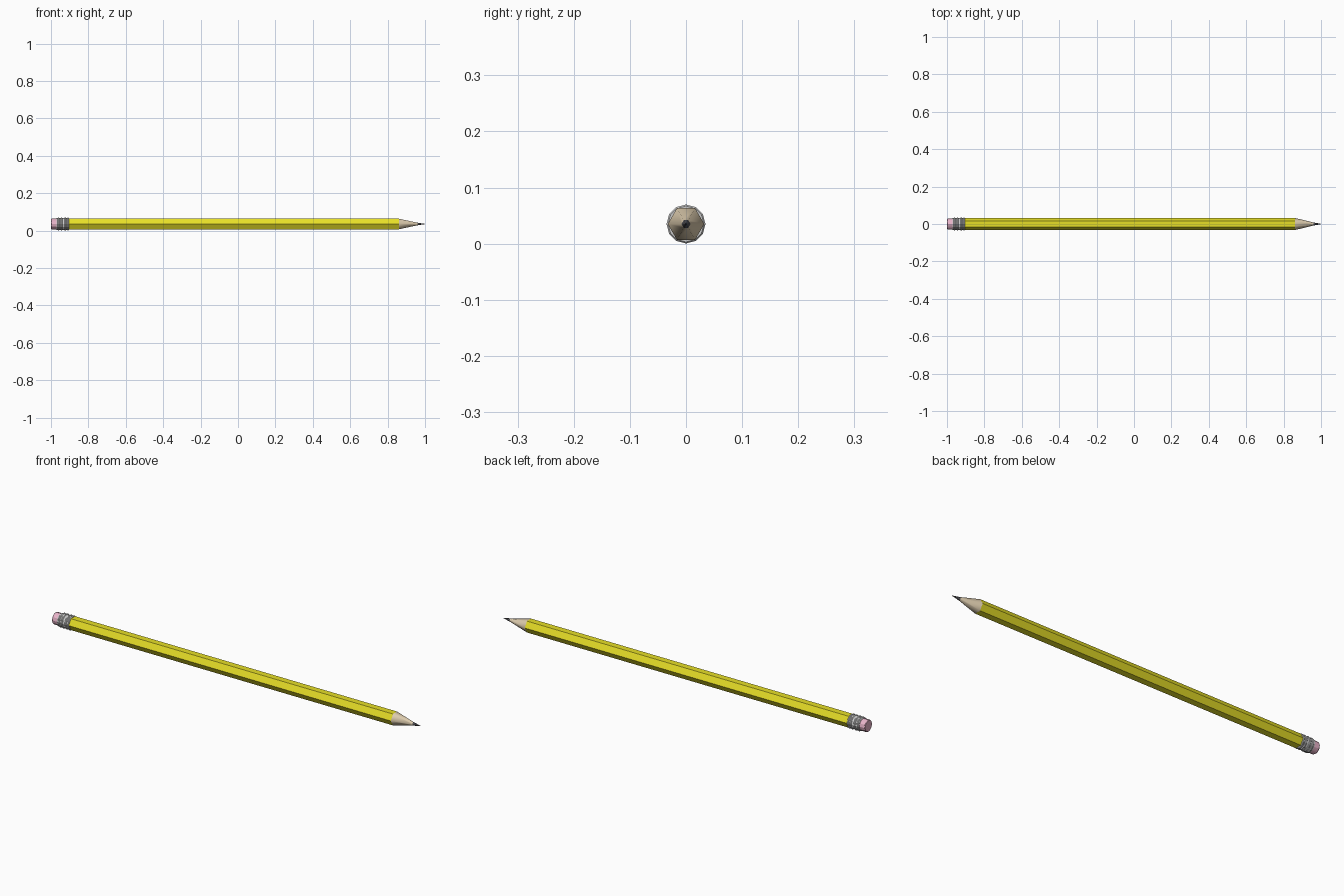
import bpy, bmesh, math

if "Cube" in bpy.data.objects:
    bpy.data.objects.remove(bpy.data.objects["Cube"])

CZ = 0.035  # height of the pencil axis


def material(name, color):
    m = bpy.data.materials.new(name)
    m.diffuse_color = (*color, 1)
    m.use_nodes = True
    m.node_tree.nodes["Principled BSDF"].inputs["Base Color"].default_value = m.diffuse_color
    return m


def lathe_x(name, profile, sides, mat, smooth_angle=None):
    """Loft rings of (x, radius) along the x axis and cap both ends."""
    bm = bmesh.new()
    rings = []
    for x, r in profile:
        ring = []
        for i in range(sides):
            a = 2 * math.pi * i / sides
            ring.append(bm.verts.new((x, r * math.cos(a), CZ + r * math.sin(a))))
        rings.append(ring)
    for a, b in zip(rings, rings[1:]):
        for i in range(sides):
            j = (i + 1) % sides
            bm.faces.new((a[i], a[j], b[j], b[i]))
    bm.faces.new(rings[0])
    bm.faces.new(rings[-1])
    bmesh.ops.recalc_face_normals(bm, faces=bm.faces)
    mesh = bpy.data.meshes.new(name)
    bm.to_mesh(mesh)
    bm.free()
    obj = bpy.data.objects.new(name, mesh)
    bpy.context.collection.objects.link(obj)
    mesh.materials.append(mat)
    if smooth_angle:
        bpy.ops.object.select_all(action='DESELECT')
        obj.select_set(True)
        bpy.context.view_layer.objects.active = obj
        bpy.ops.object.shade_smooth_by_angle(angle=math.radians(smooth_angle))
    return obj


yellow = material("yellow_paint", (0.80, 0.74, 0.02))
wood = material("bare_wood", (0.72, 0.60, 0.42))
graphite = material("graphite", (0.08, 0.08, 0.09))
metal = material("ferrule_metal", (0.62, 0.60, 0.60))
pink = material("pink_rubber", (0.80, 0.45, 0.58))

# Hexagonal painted shaft
lathe_x("shaft", [(-0.91, 0.0325), (0.86, 0.0325)], 6, yellow)

# Sharpened wood and lead point
lathe_x("wood_taper", [(0.86, 0.0325), (0.96, 0.008)], 6, wood, 65)
lathe_x("lead_point", [(0.96, 0.008), (1.0, 0.001)], 6, graphite, 65)

# Ribbed metal ferrule
profile = [(-0.97, 0.032)]
for x in (-0.960, -0.944, -0.923, -0.909):
    profile += [(x - 0.005, 0.032), (x - 0.002, 0.0347),
                (x + 0.002, 0.0347), (x + 0.005, 0.032)]
lathe_x("ferrule", profile, 12, metal)

# Eraser
lathe_x("eraser", [(-1.0, 0.027), (-0.997, 0.029), (-0.965, 0.029)], 12, pink, 30)
